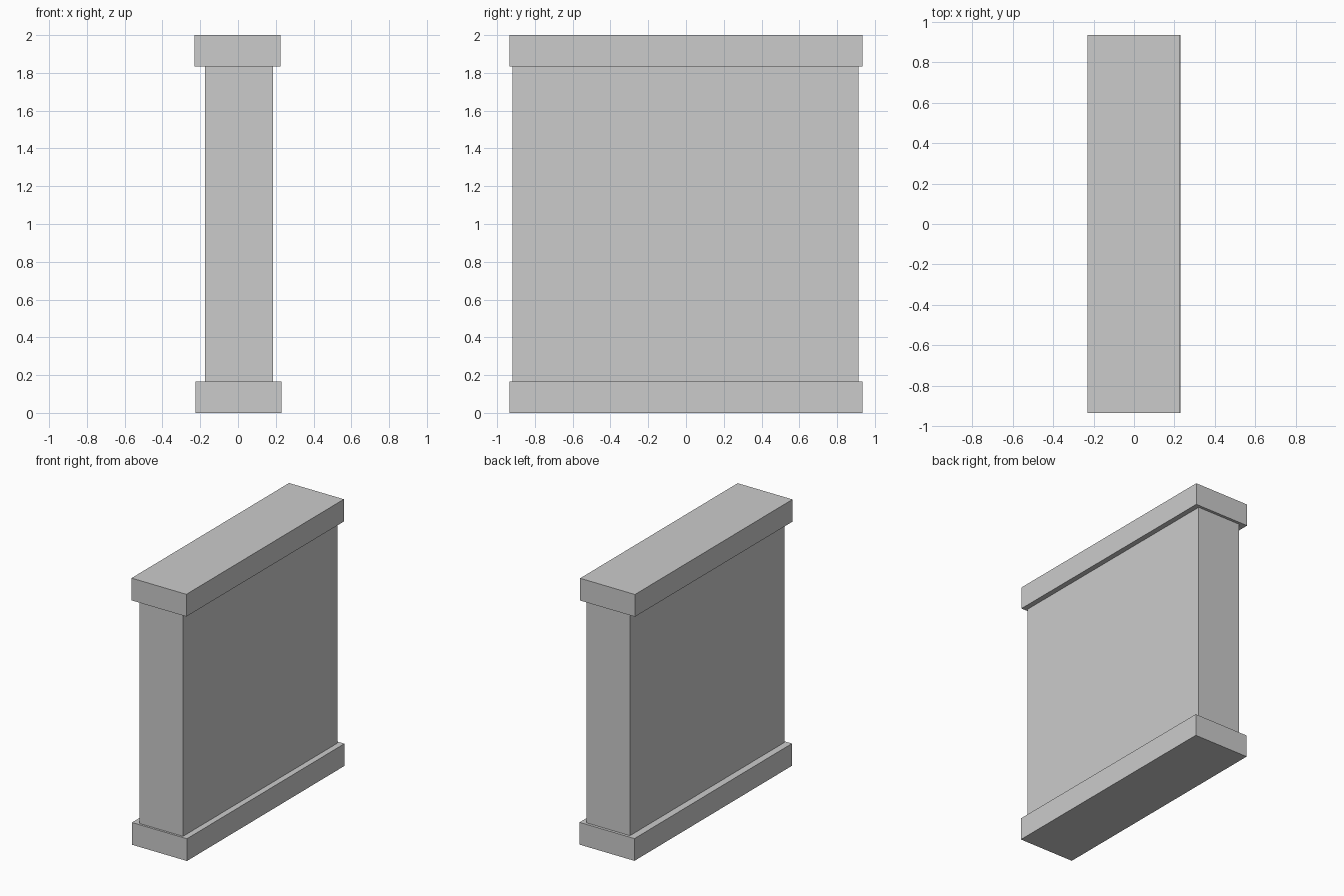
import bpy

if "Cube" in bpy.data.objects:
    bpy.data.objects.remove(bpy.data.objects["Cube"])


def box(name, x, y, z):
    """Add a box from (min, max) ranges along each axis."""
    ranges = (x, y, z)
    bpy.ops.mesh.primitive_cube_add(size=1, location=[(a + b) / 2 for a, b in ranges])
    obj = bpy.context.object
    obj.name = name
    obj.scale = [b - a for a, b in ranges]
    bpy.ops.object.transform_apply(location=False, rotation=False, scale=True)
    return obj


CAP_Y = (-0.934, 0.934)
CAP_H = 0.167

# Plinth under the wall
box("base_plinth", (-0.226, 0.23), CAP_Y, (0, CAP_H))
# Main wall slab, slightly off centre
box("wall_panel", (-0.174, 0.186), (-0.918, 0.913), (CAP_H, 2 - CAP_H))
# Coping on top, shifted a little to the left
box("top_coping", (-0.23, 0.225), CAP_Y, (2 - CAP_H, 2))
